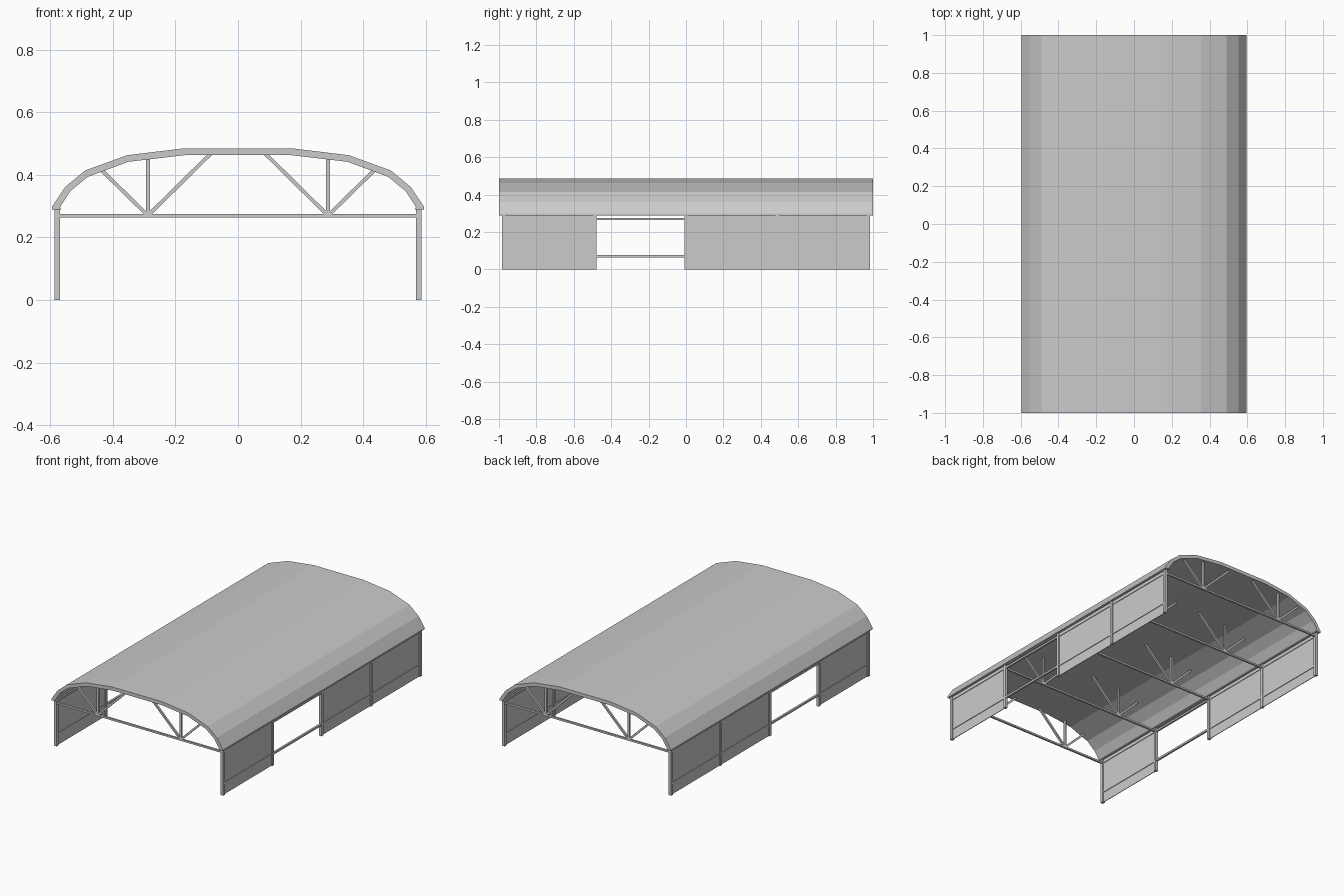
import bpy
from mathutils import Vector

if "Cube" in bpy.data.objects:
    bpy.data.objects.remove(bpy.data.objects["Cube"])

POST_X = 0.578
FRAMES = [-0.976 + 0.488 * i for i in range(5)]
OPEN_BAY = 1  # second bay from the front is open on both sides


def mesh_object(name, verts, faces):
    me = bpy.data.meshes.new(name)
    me.from_pydata(verts, [], faces)
    me.update()
    ob = bpy.data.objects.new(name, me)
    bpy.context.collection.objects.link(ob)
    return ob


def extrude_y(name, profile, y0, y1):
    """Extrude a closed x/z profile (counter-clockwise from the front)."""
    n = len(profile)
    verts = [(x, y, z) for y in (y0, y1) for x, z in profile]
    faces = [[i + n, (i + 1) % n + n, (i + 1) % n, i] for i in range(n)]
    if n == 4:
        faces += [[0, 1, 2, 3], [7, 6, 5, 4]]
    else:
        # end caps of the roof band: outer point i pairs with inner point n-1-i
        for i in range(n // 2 - 1):
            cap = [i, i + 1, n - 2 - i, n - 1 - i]
            faces += [cap, [k + n for k in reversed(cap)]]
    return mesh_object(name, verts, faces)


def box(name, x0, x1, y0, y1, z0, z1):
    return extrude_y(name, [(x0, z0), (x1, z0), (x1, z1), (x0, z1)], y0, y1)


def strut(name, a, b, y, w=0.012):
    """Square bar in the x/z plane from a to b."""
    a, b = Vector(a), Vector(b)
    d = (b - a).normalized() * w / 2
    p = Vector((-d.y, d.x))
    return extrude_y(name, [a - p, b - p, b + p, a + p], y - w / 2, y + w / 2)


# Curved roof shell, facetted, right half mirrored to the left
outer = [(0.595, 0.289), (0.595, 0.298), (0.553, 0.361), (0.489, 0.414),
         (0.354, 0.463), (0.172, 0.485)]
inner = [(0.565, 0.289), (0.569, 0.297), (0.536, 0.348), (0.480, 0.394),
         (0.350, 0.442), (0.170, 0.463)]
outer += [(-x, z) for x, z in reversed(outer)]
inner += [(-x, z) for x, z in reversed(inner)]
extrude_y("roof", outer + inner[::-1], -1, 1)

# Truss frames: posts, tie beam and web struts
for y in FRAMES:
    box("tie_beam", -POST_X, POST_X, y - 0.006, y + 0.006, 0.264, 0.275)
    for s in (-1, 1):
        px = s * POST_X
        box("post", px - 0.009, px + 0.009, y - 0.009, y + 0.009, 0, 0.295)
        foot = (s * 0.288, 0.270)
        strut("king_strut", foot, (s * 0.288, 0.454), y)
        strut("inner_strut", foot, (s * 0.086, 0.469), y)
        strut("outer_strut", foot, (s * 0.437, 0.416), y)

# Side rails and wall panels
for s in (-1, 1):
    px = s * POST_X
    for z in (0.07, 0.27):
        box("side_rail", px - 0.006, px + 0.006, FRAMES[0], FRAMES[-1],
            z - 0.006, z + 0.006)
    for i in range(4):
        if i != OPEN_BAY:
            box("wall_panel", px - 0.002, px + 0.002, FRAMES[i], FRAMES[i + 1],
                0, 0.288)
